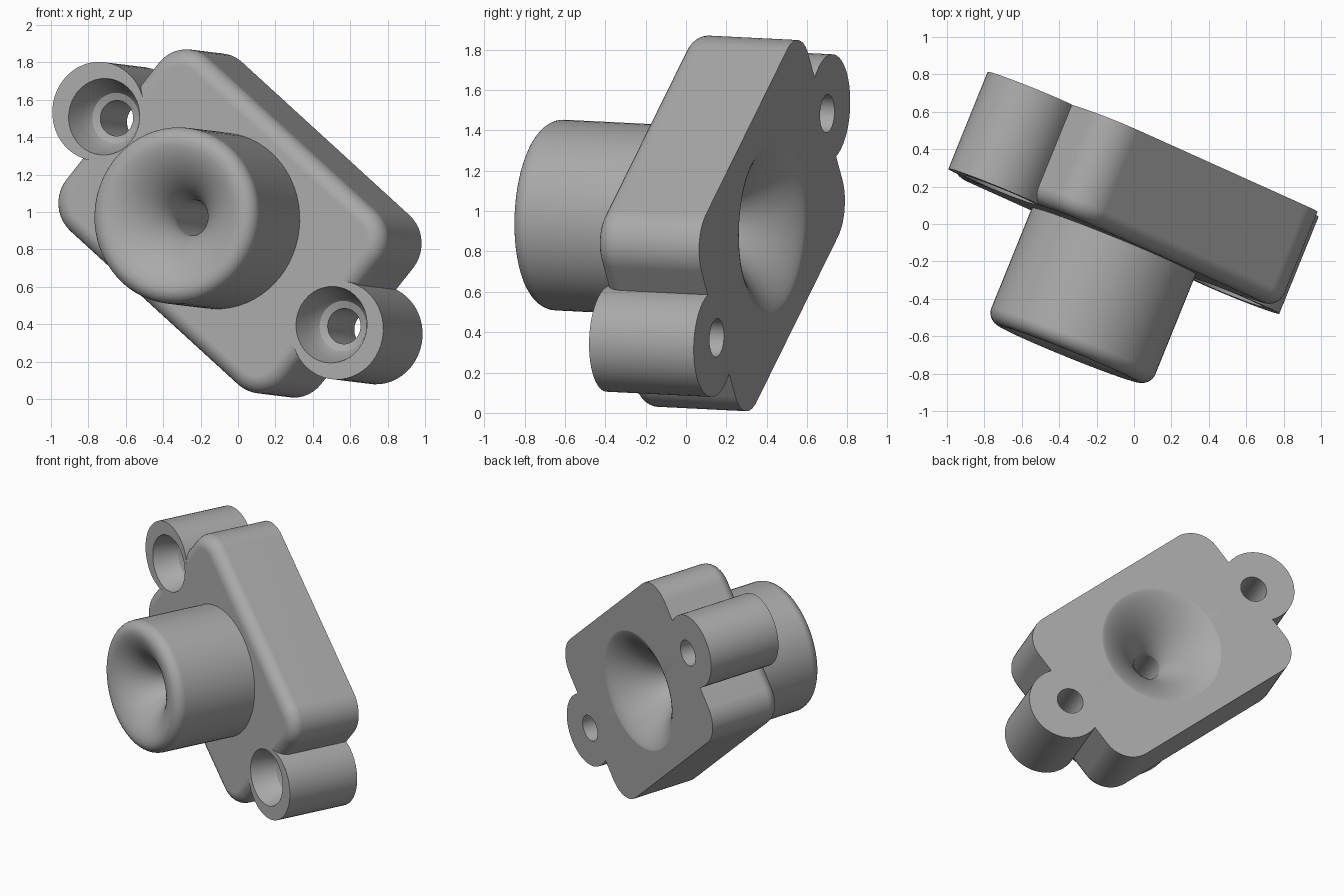
import bpy, bmesh
from math import sin, cos, pi, radians
from mathutils import Matrix, Vector

if "Cube" in bpy.data.objects:
    bpy.data.objects.remove(bpy.data.objects["Cube"], do_unlink=True)

# Tilted frame: origin on the back face, local z along the barrel axis
axis = Vector((-0.375, -0.926, 0.046)).normalized()
long = Vector((0.70, -0.315, -0.64))
long = (long - axis * long.dot(axis)).normalized()
side = axis.cross(long)
FRAME = Matrix((long, side, axis)).transposed().to_4x4()
FRAME.translation = (0.102, 0.426, 0.928)

THICK, TIP = 0.56, 1.21
EAR_X, EAR_R, BOLT_X = 0.913, 0.265, 0.868

grey = bpy.data.materials.new("mid_grey")
grey.use_nodes = True
GREY = (0.4, 0.4, 0.4, 1)
grey.diffuse_color = GREY
grey.node_tree.nodes["Principled BSDF"].inputs["Base Color"].default_value = GREY


def loft(name, rings):
    """Closed solid through a list of rings of points, bottom to top."""
    bm = bmesh.new()
    loops = [[bm.verts.new(p) for p in ring] for ring in rings]
    n = len(loops[0])
    for a, b in zip(loops, loops[1:]):
        for i in range(n):
            j = (i + 1) % n
            bm.faces.new((a[i], a[j], b[j], b[i]))
    bm.faces.new(reversed(loops[0]))
    bm.faces.new(loops[-1])
    bmesh.ops.recalc_face_normals(bm, faces=bm.faces)
    mesh = bpy.data.meshes.new(name)
    bm.to_mesh(mesh)
    bm.free()
    mesh.materials.append(grey)
    ob = bpy.data.objects.new(name, mesh)
    bpy.context.collection.objects.link(ob)
    return ob


def turned(name, profile, x=0, segs=64):
    """Solid of revolution from (radius, height) pairs, bottom to top."""
    return loft(name, [[(x + r * cos(2 * pi * i / segs), r * sin(2 * pi * i / segs), z)
                        for i in range(segs)] for r, z in profile])


def rounded_rect(hx, hy, r, z, steps=10):
    pts = []
    for q, (sx, sy) in enumerate([(1, 1), (-1, 1), (-1, -1), (1, -1)]):
        for i in range(steps + 1):
            a = (q + i / steps) * pi / 2
            pts.append((sx * (hx - r) + r * cos(a), sy * (hy - r) + r * sin(a), z))
    return pts


def fillet(radius, top, steps=8):
    """(inset, height) pairs of a rounded upper edge."""
    return [(radius * (1 - cos(a)), top - radius * (1 - sin(a)))
            for a in (pi / 2 * i / steps for i in range(steps + 1))]


def horn(mouth, throat, depth, power, steps=24):
    """(radius, depth) pairs of a flared mouth; a higher power is straighter."""
    return [(mouth - (mouth - throat) * sin(a) ** power, depth * (1 - max(cos(a), 0) ** power))
            for a in (pi / 2 * i / steps for i in range(steps + 1))]


# Base plate with a rounded front edge
body = loft("flange_body", [rounded_rect(0.84 - d, 0.605 - d, 0.2 - d, z)
                            for d, z in [(0, 0)] + fillet(0.09, THICK)])

# Barrel and the two mounting ears
solids = [turned("barrel", [(0.473, 0.3)] + [(0.473 - d, z) for d, z in fillet(0.075, TIP)])]
solids += [turned("mounting_ear", [(EAR_R, 0), (EAR_R, THICK)], s * EAR_X, 48) for s in (1, -1)]

# Flared bore through the axis, and dished bolt holes
back = horn(0.44, 0.095, 0.36, 1.5)
front = horn(0.39, 0.095, 0.3, 1.25)
bore = [(0.44, -0.05)] + back + [(r, TIP - d) for r, d in reversed(front)] + [(0.39, TIP + 0.05)]
cutters = [turned("bore_cutter", bore)]
sink = [(0.095, -0.05), (0.095, 0.38), (0.135, 0.395), (0.175, 0.45), (0.205, THICK), (0.205, THICK + 0.05)]
cutters += [turned("bolt_cutter", sink, s * BOLT_X, 40) for s in (1, -1)]

for parts, mode in ((solids, 'UNION'), (cutters, 'DIFFERENCE')):
    for part in parts:
        mod = body.modifiers.new(part.name, 'BOOLEAN')
        mod.object, mod.operation, mod.solver = part, mode, 'EXACT'

# Bake the booleans and drop the helpers
bpy.context.view_layer.update()
baked = bpy.data.meshes.new_from_object(body.evaluated_get(bpy.context.evaluated_depsgraph_get()))
body.modifiers.clear()
body.data = baked
for part in solids + cutters:
    bpy.data.objects.remove(part, do_unlink=True)
baked.transform(FRAME)

bpy.ops.object.select_all(action='DESELECT')
body.select_set(True)
bpy.context.view_layer.objects.active = body
bpy.ops.object.shade_smooth_by_angle(angle=radians(30))
weighted = body.modifiers.new("even_shading", 'WEIGHTED_NORMAL')
weighted.keep_sharp = True
